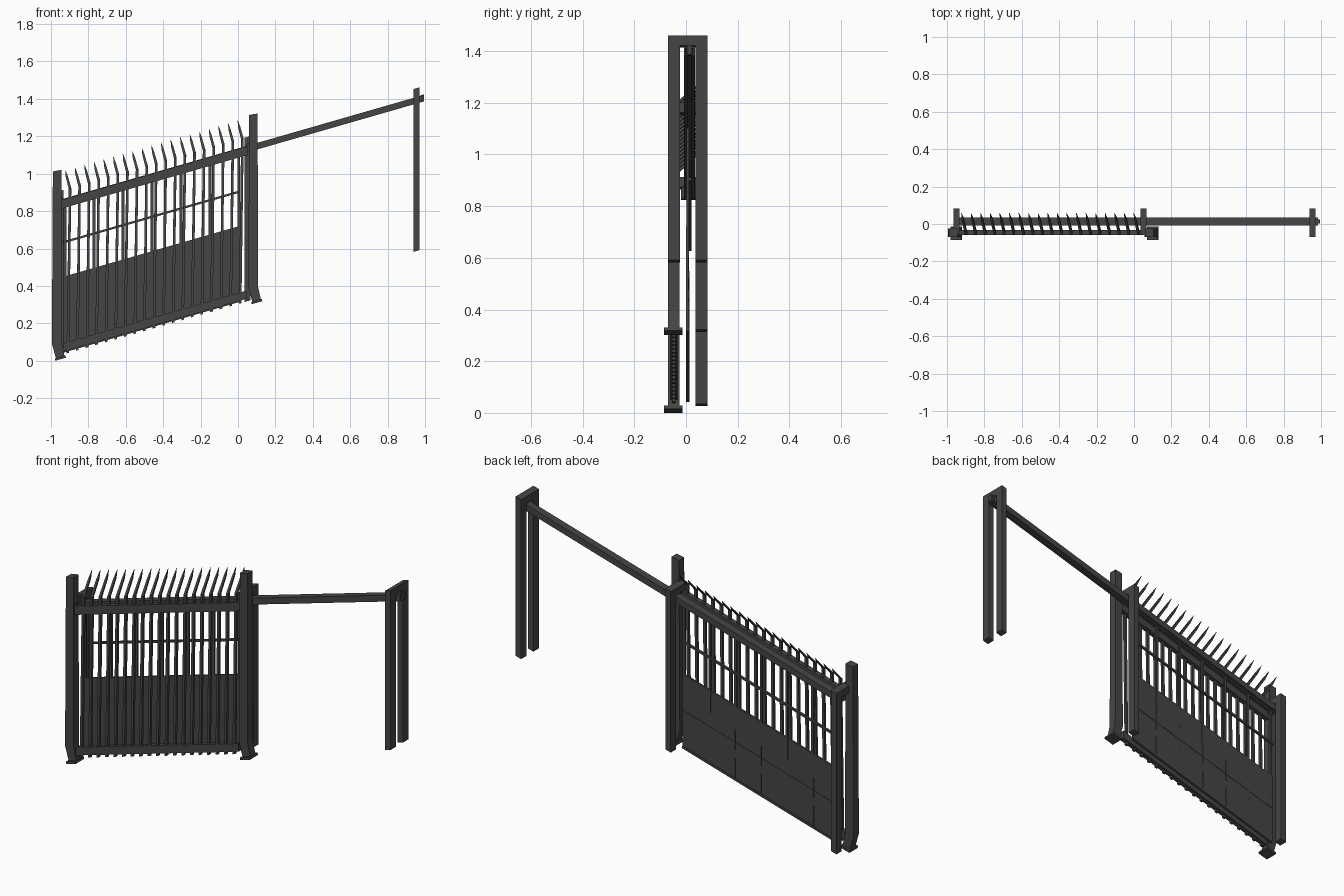
import bpy, bmesh

S = 0.288  # slope of the gate, rise per unit x
iron = bpy.data.materials.new("dark_iron")
iron.diffuse_color = (0.06, 0.06, 0.06, 1)


def finish(bm, name):
    bmesh.ops.recalc_face_normals(bm, faces=bm.faces)
    me = bpy.data.meshes.new(name)
    bm.to_mesh(me)
    bm.free()
    me.materials.append(iron)
    ob = bpy.data.objects.new(name, me)
    bpy.context.collection.objects.link(ob)
    return ob


def loft(bm, rings):
    """Skin a list of equal-length vertex rings and cap both ends."""
    vs = [[bm.verts.new(p) for p in r] for r in rings]
    n = len(vs[0])
    for a, b in zip(vs, vs[1:]):
        for i in range(n):
            bm.faces.new((a[i], a[(i + 1) % n], b[(i + 1) % n], b[i]))
    bm.faces.new(vs[0])
    bm.faces.new(vs[-1])


def sloped(bm, x0, x1, y0, y1, z0, z1):
    """Box whose heights are given at x = 0 and follow the slope."""
    prof = [(y0, z0), (y1, z0), (y1, z1), (y0, z1)]
    loft(bm, [[(x, y, z + S * x) for y, z in prof] for x in (x0, x1)])


def bars(name, *boxes):
    bm = bmesh.new()
    for b in boxes:
        sloped(bm, *b)
    return finish(bm, name)


def side_prism(bm, pts, y0, y1):
    loft(bm, [[(x, y, z) for x, z in pts] for y in (y0, y1)])


# Front posts with kinked foot and tilted base plate
post = [(-0.99, 1.012), (-0.945, 1.02), (-0.943, 0.095), (-0.927, 0.022),
        (-0.972, 0.008), (-0.995, 0.09)]
plate = [(-0.977, 0.0), (-0.92, 0.016), (-0.923, 0.028), (-0.98, 0.012)]
for name, dx, dz in (("left_post", 0, 0), ("middle_post", 1.05, 0.302)):
    bm = bmesh.new()
    side_prism(bm, [(x + dx, z + dz) for x, z in post], -0.07, -0.025)
    side_prism(bm, [(x + dx, z + dz) for x, z in plate], -0.085, -0.013)
    finish(bm, name)

# Rear guide posts hooked over the track to the front posts
for name, x0, x1 in (("left_guide", -0.966, -0.933), ("middle_guide", 0.034, 0.067)):
    bars(name, (x0, x1, 0.037, 0.083, 0.304, 1.182),
         (x0, x1, -0.055, 0.037, 1.143, 1.182))

# Full arch carrying the far end of the track
bars("end_arch", (0.938, 0.97, 0.037, 0.083, 0.312, 1.182),
     (0.938, 0.97, -0.07, -0.023, 0.312, 1.182),
     (0.938, 0.97, -0.023, 0.037, 1.143, 1.182))

# Sliding track: channel open underneath, with an end stop
bars("track", (-0.945, 0.985, -0.008, 0.034, 1.129, 1.135),
     (-0.945, 0.985, -0.008, -0.002, 1.104, 1.129),
     (-0.945, 0.985, 0.028, 0.034, 1.104, 1.129),
     (-0.945, 0.985, -0.008, 0.007, 1.1, 1.105),
     (-0.945, 0.985, 0.019, 0.034, 1.1, 1.105))
bars("track_stop", (0.975, 0.995, 0.003, 0.023, 1.1, 1.138))
bars("track_end_cap", (-0.948, -0.932, -0.02, 0.036, 1.097, 1.14))

# Front frame rails
bars("top_rail", (-0.945, 0.05, -0.06, -0.032, 1.085, 1.132))
bars("bottom_rail", (-0.935, 0.045, -0.06, -0.032, 0.318, 0.362))
bars("middle_rail", (-0.935, 0.012, 0.012, 0.022, 0.896, 0.908))

# Back sheet with seams, and uprights hanging it from the track
bars("sheet", (-0.935, 0.014, 0.0, 0.01, 0.312, 0.718))
seams = [(-0.935, 0.014, 0.01, 0.012, 0.518, 0.522),
         (-0.935, 0.014, 0.01, 0.013, 0.312, 0.324)]
for i in range(1, 6):
    x = -0.935 + i * 0.158
    seams += [(x - 0.002, x + 0.002, 0.01, 0.013, a, a + 0.11) for a in (0.324, 0.48)]
bars("sheet_seams", *seams)
bars("uprights", *[(x - 0.007, x + 0.007, 0.001, 0.011, 0.6, 1.102)
                   for x in [-0.925 + i * 0.155 for i in range(7)]])

# Pickets: straight shaft, then a blade leaning back to a point
bm = bmesh.new()
for i in range(19):
    x = -0.91 + i * 0.0512
    dz = S * x
    rings = []
    for px, py, pz, w, d in ((x, -0.048, 0.303, 0.007, 0.007),
                             (x + 0.012, -0.048, 1.182, 0.007, 0.007),
                             (x - 0.005, 0.025, 1.245, 0.006, 0.006),
                             (x - 0.013, 0.058, 1.28, 0.0008, 0.0008)):
        rings.append([(px + a * w, py + b * d, pz + dz + a * w * S)
                      for a, b in ((-1, -1), (1, -1), (1, 1), (-1, 1))])
    loft(bm, rings)
finish(bm, "pickets")
